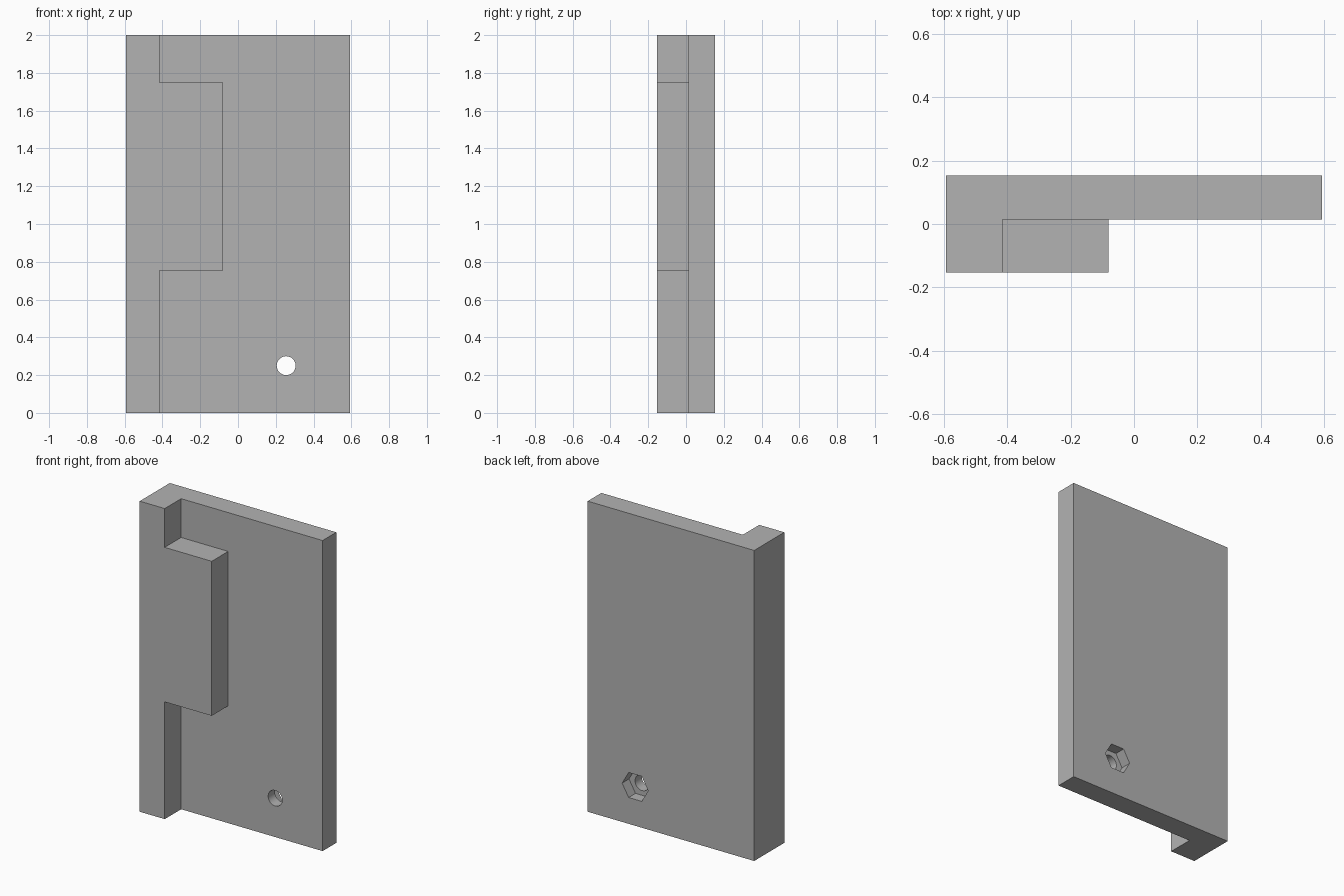
import bpy, bmesh, math
from mathutils import Vector

cube = bpy.data.objects.get("Cube")
if cube:
    bpy.data.objects.remove(cube, do_unlink=True)

HALF_W, HALF_D, HEIGHT = 0.593, 0.153, 2.0
PLATE_FRONT = 0.014
RAIL_X, TAB_X = -0.415, -0.08
TAB_LOW, TAB_HIGH = 0.755, 1.75
HOLE_X, HOLE_Z = 0.255, 0.25

grey = bpy.data.materials.new("plain grey")
grey.use_nodes = True
colour = (0.45, 0.45, 0.45, 1)
grey.diffuse_color = colour
grey.node_tree.nodes["Principled BSDF"].inputs["Base Color"].default_value = colour


def prism(name, outline, y0, y1):
    """Extrude an x-z outline from y0 to y1."""
    bm = bmesh.new()
    face = bm.faces.new([bm.verts.new((x, y0, z)) for x, z in outline])
    new = bmesh.ops.extrude_face_region(bm, geom=[face])["geom"]
    verts = [v for v in new if isinstance(v, bmesh.types.BMVert)]
    bmesh.ops.translate(bm, verts=verts, vec=Vector((0, y1 - y0, 0)))
    bmesh.ops.recalc_face_normals(bm, faces=bm.faces)
    mesh = bpy.data.meshes.new(name)
    bm.to_mesh(mesh)
    bm.free()
    mesh.materials.append(grey)
    obj = bpy.data.objects.new(name, mesh)
    bpy.context.collection.objects.link(obj)
    return obj


def ring(radius, sides):
    steps = [2 * math.pi * i / sides for i in range(sides)]
    return [(HOLE_X + radius * math.cos(a), HOLE_Z + radius * math.sin(a)) for a in steps]


# Solid block that the panel is cut from
panel = prism("panel", [(-HALF_W, 0), (HALF_W, 0), (HALF_W, HEIGHT), (-HALF_W, HEIGHT)],
              -HALF_D, HALF_D)

# Front clearance leaves the side rail and its tab standing
clearance = [(RAIL_X, -0.1), (1, -0.1), (1, HEIGHT + 0.1), (RAIL_X, HEIGHT + 0.1),
             (RAIL_X, TAB_HIGH), (TAB_X, TAB_HIGH), (TAB_X, TAB_LOW), (RAIL_X, TAB_LOW)]
cutters = [
    prism("front_clearance_cutter", clearance, -0.4, PLATE_FRONT),
    prism("bolt_hole_cutter", ring(0.05, 48), -0.3, 0.3),
    prism("nut_recess_cutter", ring(0.093, 6), 0.083, 0.3),
]

bpy.context.view_layer.objects.active = panel
panel.select_set(True)
for cutter in cutters:
    mod = panel.modifiers.new(cutter.name, "BOOLEAN")
    mod.operation = "DIFFERENCE"
    mod.solver = "EXACT"
    mod.object = cutter
    bpy.ops.object.modifier_apply(modifier=mod.name)
for cutter in cutters:
    bpy.data.objects.remove(cutter, do_unlink=True)

# Round hole wall shades smooth, all other edges stay sharp
bpy.ops.object.shade_smooth_by_angle(angle=math.radians(30))
